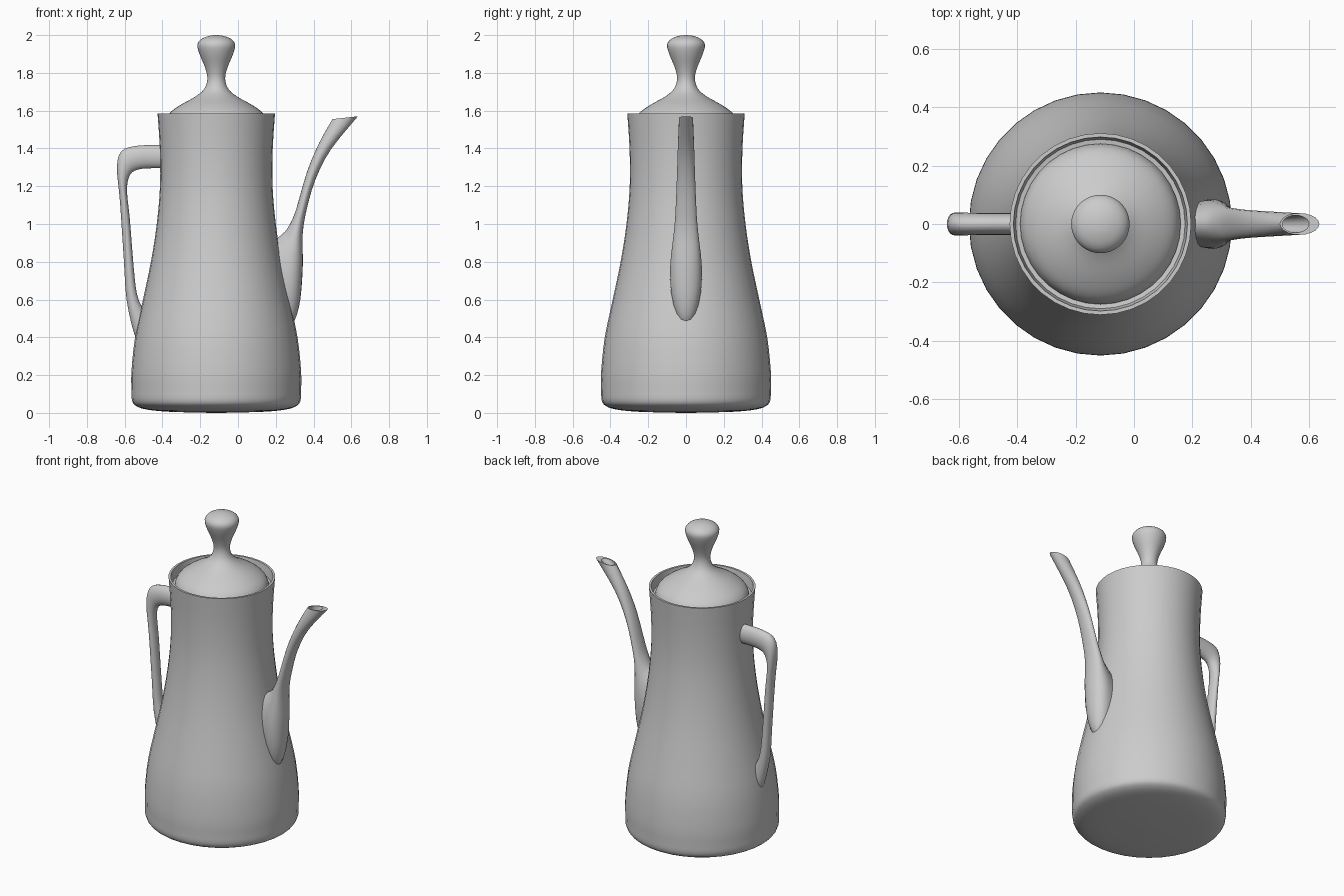
import bpy, bmesh, math
from mathutils import Vector

if "Cube" in bpy.data.objects:
    bpy.data.objects.remove(bpy.data.objects["Cube"])

CX = -0.115  # axis of the pot


def smooth(pts, steps=3):
    """Catmull-Rom interpolation through tuples of any length."""
    out = []
    for i in range(len(pts) - 1):
        p0, p1 = pts[max(i - 1, 0)], pts[i]
        p2, p3 = pts[i + 1], pts[min(i + 2, len(pts) - 1)]
        for s in range(steps):
            t = s / steps
            out.append(tuple(
                0.5 * (2 * b + (c - a) * t + (2 * a - 5 * b + 4 * c - d) * t ** 2
                       + (3 * b - a - 3 * c + d) * t ** 3)
                for a, b, c, d in zip(p0, p1, p2, p3)))
    return out + [pts[-1]]


def loft(name, rings, angle=40):
    """Skin closed rings of equal size, capping both ends."""
    bm = bmesh.new()
    rows = [[bm.verts.new(p) for p in r] for r in rings]
    n = len(rows[0])
    for a, b in zip(rows, rows[1:]):
        for i in range(n):
            j = (i + 1) % n
            bm.faces.new((a[i], a[j], b[j], b[i]))
    bm.faces.new(rows[0][::-1])
    bm.faces.new(rows[-1])
    bmesh.ops.recalc_face_normals(bm, faces=bm.faces[:])
    me = bpy.data.meshes.new(name)
    bm.to_mesh(me)
    bm.free()
    ob = bpy.data.objects.new(name, me)
    bpy.context.collection.objects.link(ob)
    bpy.ops.object.select_all(action='DESELECT')
    ob.select_set(True)
    bpy.context.view_layer.objects.active = ob
    bpy.ops.object.shade_smooth_by_angle(angle=math.radians(angle))
    return ob


def circles(profile, n=36):
    """(radius, z) profile to rings round the pot axis."""
    return [[Vector((CX + r * math.cos(2 * math.pi * i / n),
                     r * math.sin(2 * math.pi * i / n), z)) for i in range(n)]
            for r, z in profile]


def ellipses(sections, n=20):
    """(x1, z1, x2, z2, half width in y) sections to elliptical rings."""
    rings = []
    for x1, z1, x2, z2, w in sections:
        c = Vector(((x1 + x2) / 2, 0, (z1 + z2) / 2))
        h = Vector(((x2 - x1) / 2, 0, (z2 - z1) / 2))
        rings.append([c + h * math.cos(2 * math.pi * i / n)
                      + Vector((0, w * math.sin(2 * math.pi * i / n), 0))
                      for i in range(n)])
    return rings


# Body: rounded base, flared wall, rim and inner ledge
base = smooth([(0.02, 0.0), (0.25, 0.006), (0.37, 0.018), (0.425, 0.037), (0.446, 0.065),
               (0.449, 0.12), (0.449, 0.22), (0.43, 0.4), (0.388, 0.6), (0.346, 0.8),
               (0.315, 1.0), (0.298, 1.2), (0.299, 1.4), (0.311, 1.585)])
rim = [(0.298, 1.585), (0.29, 1.525), (0.26, 1.52), (0.02, 1.52)]
loft("pot_body", circles(base + rim))

# Lid with turned knob
lid = smooth([(0.275, 1.53), (0.264, 1.565), (0.237, 1.597), (0.185, 1.633), (0.11, 1.675),
              (0.064, 1.715), (0.047, 1.77), (0.06, 1.83), (0.089, 1.9), (0.1, 1.95),
              (0.078, 1.98), (0.037, 1.996), (0.005, 2.0)])
loft("lid", circles([(0.02, 1.525), (0.265, 1.525)] + lid))

# Spout: tall oval root narrowing to a level-cut mouth, then the hollow
spout = smooth([(0.13, 0.89, 0.26, 0.45, 0.07), (0.2, 0.92, 0.3, 0.49, 0.083),
                (0.232, 0.945, 0.33, 0.6, 0.084), (0.257, 0.97, 0.343, 0.78, 0.074),
                (0.285, 1.02, 0.342, 0.94, 0.062), (0.31, 1.085, 0.362, 1.07, 0.055),
                (0.365, 1.275, 0.41, 1.235, 0.048), (0.43, 1.43, 0.492, 1.395, 0.043),
                (0.5, 1.555, 0.635, 1.57, 0.037)])
mouth = [(0.508, 1.556, 0.6, 1.566, 0.03), (0.45, 1.44, 0.48, 1.42, 0.022)]
loft("spout", ellipses(spout + mouth))

# Handle: out from the neck, round the corner, tapering down into the body
handle = smooth([(-0.38, 1.417, -0.38, 1.295, 0.037), (-0.46, 1.418, -0.47, 1.295, 0.037),
                 (-0.55, 1.412, -0.53, 1.288, 0.038), (-0.618, 1.385, -0.572, 1.26, 0.039),
                 (-0.641, 1.3, -0.588, 1.18, 0.039), (-0.625, 1.12, -0.573, 1.03, 0.037),
                 (-0.605, 0.82, -0.553, 0.78, 0.035), (-0.59, 0.6, -0.535, 0.63, 0.036),
                 (-0.55, 0.42, -0.5, 0.55, 0.038), (-0.52, 0.37, -0.45, 0.53, 0.036)])
loft("handle", ellipses(handle))
